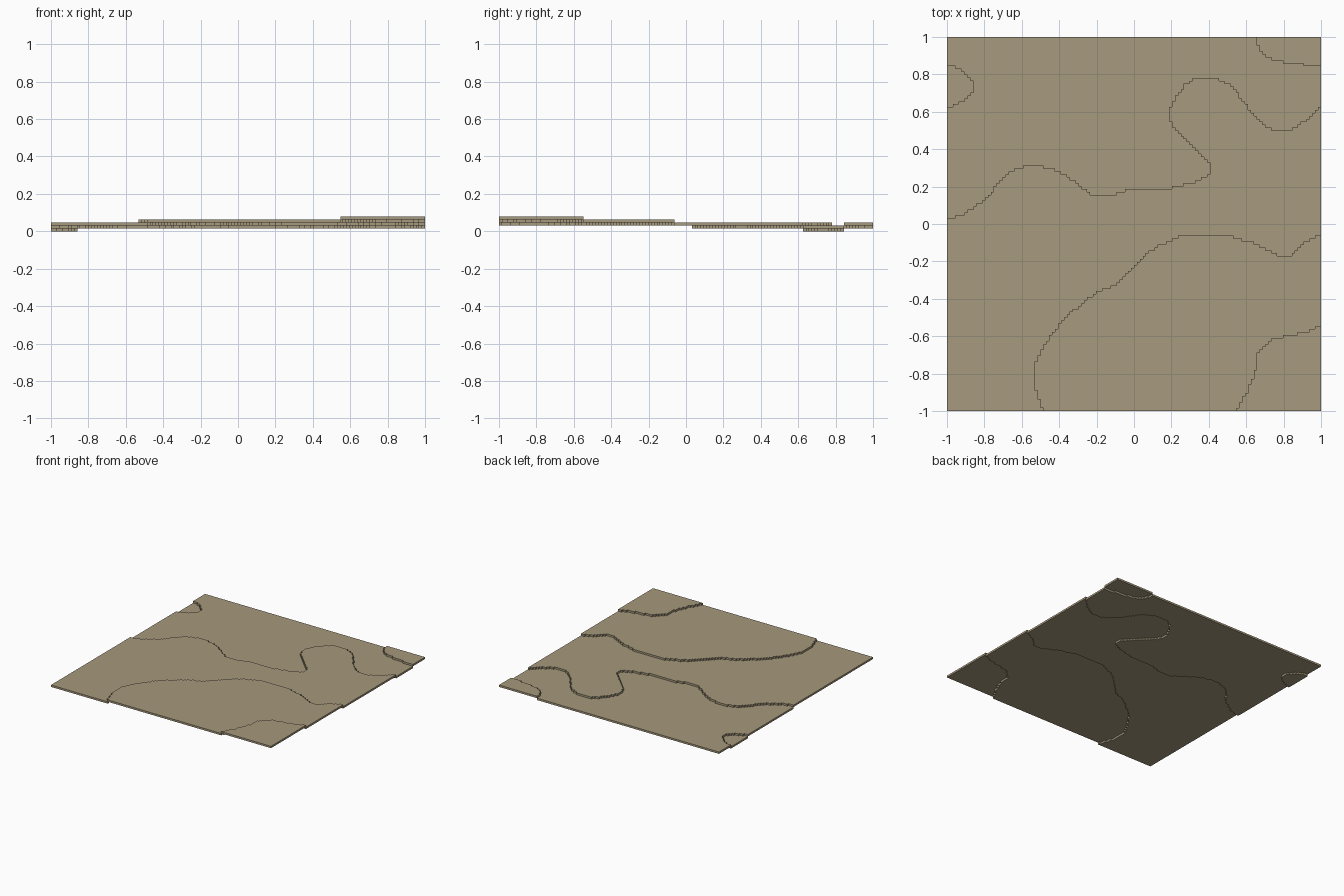
import bpy
import bmesh
import math

if "Cube" in bpy.data.objects:
    bpy.data.objects.remove(bpy.data.objects["Cube"])

N = 128                      # cells per side
STEP = 2 / N                 # cell size, also terrace thickness

earth = bpy.data.materials.new("dry_earth")
earth.diffuse_color = (0.385, 0.32, 0.205, 1)
earth.use_nodes = True
earth.node_tree.nodes["Principled BSDF"].inputs["Base Color"].default_value = earth.diffuse_color

# Contour lines: (height change, control points, corners closing the region)
north_edge = [(-1, .03), (-.92, .05), (-.80, .13), (-.73, .21), (-.62, .30),
              (-.46, .30), (-.35, .25), (-.22, .16), (-.11, .16), (-.02, .185),
              (.17, .19), (.30, .22), (.38, .25), (.405, .29), (.39, .34),
              (.25, .47), (.20, .54), (.19, .60), (.23, .69), (.30, .765),
              (.37, .78), (.43, .78), (.52, .735), (.62, .61), (.68, .54),
              (.74, .505), (.835, .505), (.91, .55), (1, .63)]
corner_edge = [(.65, 1), (.66, .96), (.69, .91), (.74, .88), (.81, .865),
               (.92, .85), (1, .835)]
hollow_edge = [(-1, .85), (-.94, .83), (-.89, .79), (-.86, .75), (-.86, .71),
               (-.89, .675), (-.94, .65), (-1, .62)]
rise_edge = [(-.49, -1), (-.50, -.95), (-.53, -.87), (-.535, -.78), (-.51, -.70),
             (-.46, -.62), (-.40, -.54), (-.32, -.46), (-.22, -.38), (-.10, -.32),
             (-.04, -.27), (.08, -.15), (.18, -.095), (.28, -.06), (.46, -.06),
             (.60, -.09), (.70, -.13), (.78, -.17), (.83, -.17), (.90, -.11),
             (1, -.055)]
summit_edge = [(.55, -1), (.575, -.95), (.61, -.88), (.65, -.77), (.66, -.70),
               (.70, -.645), (.76, -.61), (.86, -.59), (.92, -.575), (1, -.545)]
B = 1.2
contours = [
    (1, north_edge, [(B, .63), (B, -B), (-B, -B), (-B, .03)]),
    (1, corner_edge, [(B, .835), (B, B), (.65, B)]),
    (-1, hollow_edge, [(-B, .62), (-B, .85)]),
    (1, rise_edge, [(B, -.055), (B, -B), (-.49, -B)]),
    (1, summit_edge, [(B, -.545), (B, -B), (.55, -B)]),
]


def smooth(points, steps=5):
    """Catmull-Rom curve through the points."""
    pts = [points[0]] + points + [points[-1]]
    out = []
    for a, b, c, d in zip(pts, pts[1:], pts[2:], pts[3:]):
        for k in range(steps):
            t = k / steps
            out.append(tuple(
                .5 * (2 * b[i] + (c[i] - a[i]) * t
                      + (2 * a[i] - 5 * b[i] + 4 * c[i] - d[i]) * t * t
                      + (3 * b[i] - a[i] - 3 * c[i] + d[i]) * t ** 3)
                for i in (0, 1)))
    return out + [points[-1]]


def centre(i):
    return -1 + (i + .5) * STEP


# Height level of every cell, by scanning each row across the closed regions
level = [[1] * N for _ in range(N)]
for change, line, closing in contours:
    poly = smooth(line) + closing
    for j in range(N):
        y = centre(j)
        hits = []
        for (x0, y0), (x1, y1) in zip(poly, poly[1:] + poly[:1]):
            if (y0 > y) != (y1 > y):
                hits.append(x0 + (y - y0) / (y1 - y0) * (x1 - x0))
        for i in range(N):
            if sum(h < centre(i) for h in hits) % 2:
                level[j][i] += change


def cell_level(face):
    c = face.calc_center_median()
    return level[int((c.y + 1) / STEP)][int((c.x + 1) / STEP)]


# One thin stepped-edge slab per terrace level
names = ["hollow_terrace", "low_terrace", "middle_terrace", "high_terrace",
         "summit_terrace"]
for k, name in enumerate(names):
    bm = bmesh.new()
    bmesh.ops.create_grid(bm, x_segments=N, y_segments=N, size=1)
    bmesh.ops.delete(bm, geom=[f for f in bm.faces if cell_level(f) != k],
                     context='FACES')
    bmesh.ops.dissolve_limit(bm, angle_limit=math.radians(1),
                             verts=bm.verts[:], edges=bm.edges[:])
    bm.normal_update()
    for f in bm.faces:
        if f.normal.z < 0:
            f.normal_flip()
    mesh = bpy.data.meshes.new(name)
    bm.to_mesh(mesh)
    bm.free()
    mesh.materials.append(earth)
    obj = bpy.data.objects.new(name, mesh)
    obj.location.z = (k + 1) * STEP
    bpy.context.collection.objects.link(obj)
    slab = obj.modifiers.new("thickness", 'SOLIDIFY')
    slab.thickness = STEP
    slab.offset = -1
